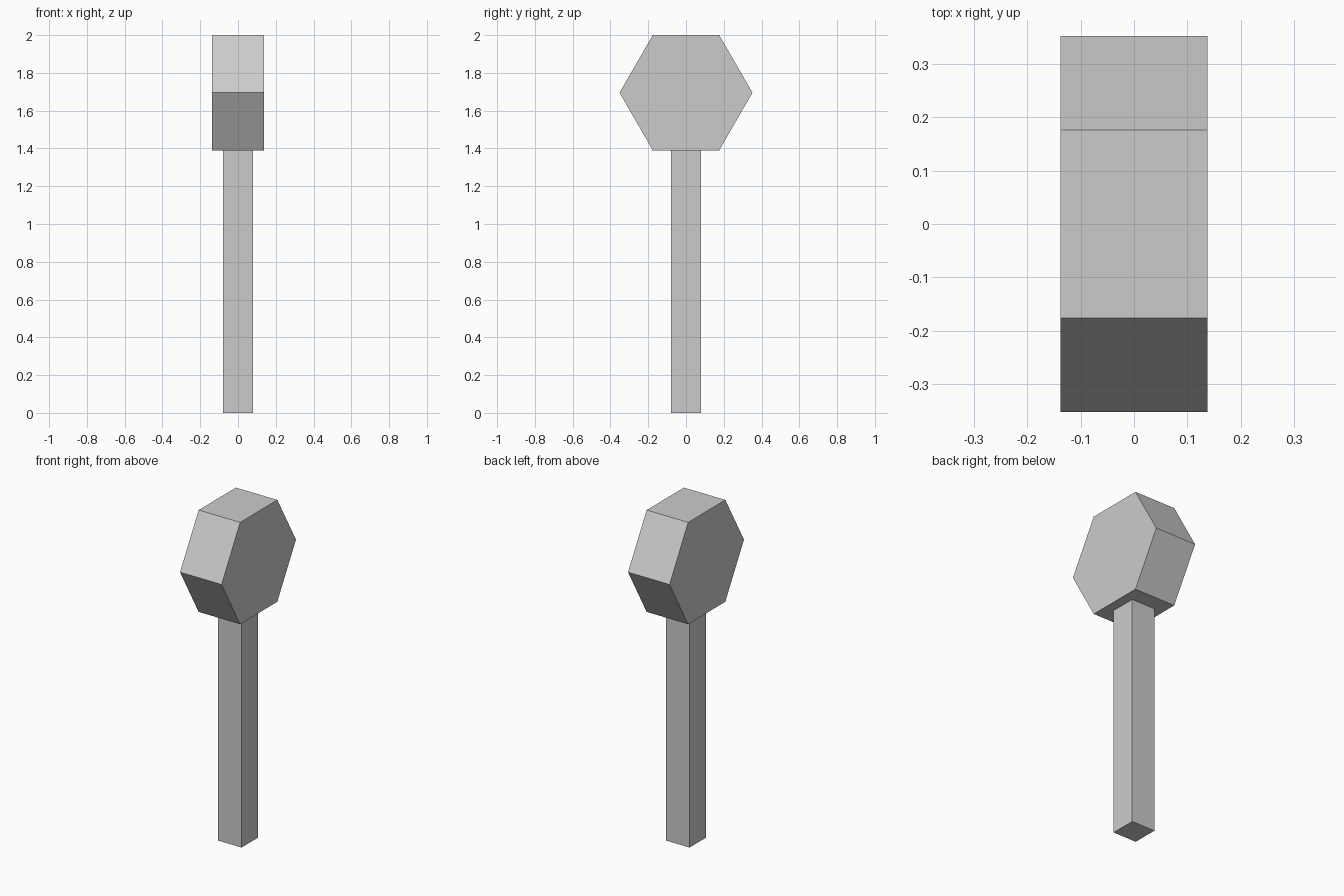
import bpy
import math

if "Cube" in bpy.data.objects:
    bpy.data.objects.remove(bpy.data.objects["Cube"])

HEAD_RADIUS = 0.352
APOTHEM = HEAD_RADIUS * math.cos(math.radians(30))
HEAD_Z = 2.0 - APOTHEM
HANDLE_TOP = HEAD_Z - APOTHEM

# Hexagonal head, axis along x, corners pointing to front and back
bpy.ops.mesh.primitive_cylinder_add(vertices=6, radius=HEAD_RADIUS, depth=0.275)
head = bpy.context.object
head.name = "hammer_head"
head.rotation_euler = (0, math.radians(90), 0)
head.location = (0, 0, HEAD_Z)
bpy.ops.object.transform_apply(location=False, rotation=True, scale=False)

# Square handle
bpy.ops.mesh.primitive_cube_add(size=1, location=(0, 0, HANDLE_TOP / 2))
handle = bpy.context.object
handle.name = "handle"
handle.scale = (0.157, 0.157, HANDLE_TOP)
bpy.ops.object.transform_apply(location=False, rotation=False, scale=True)
